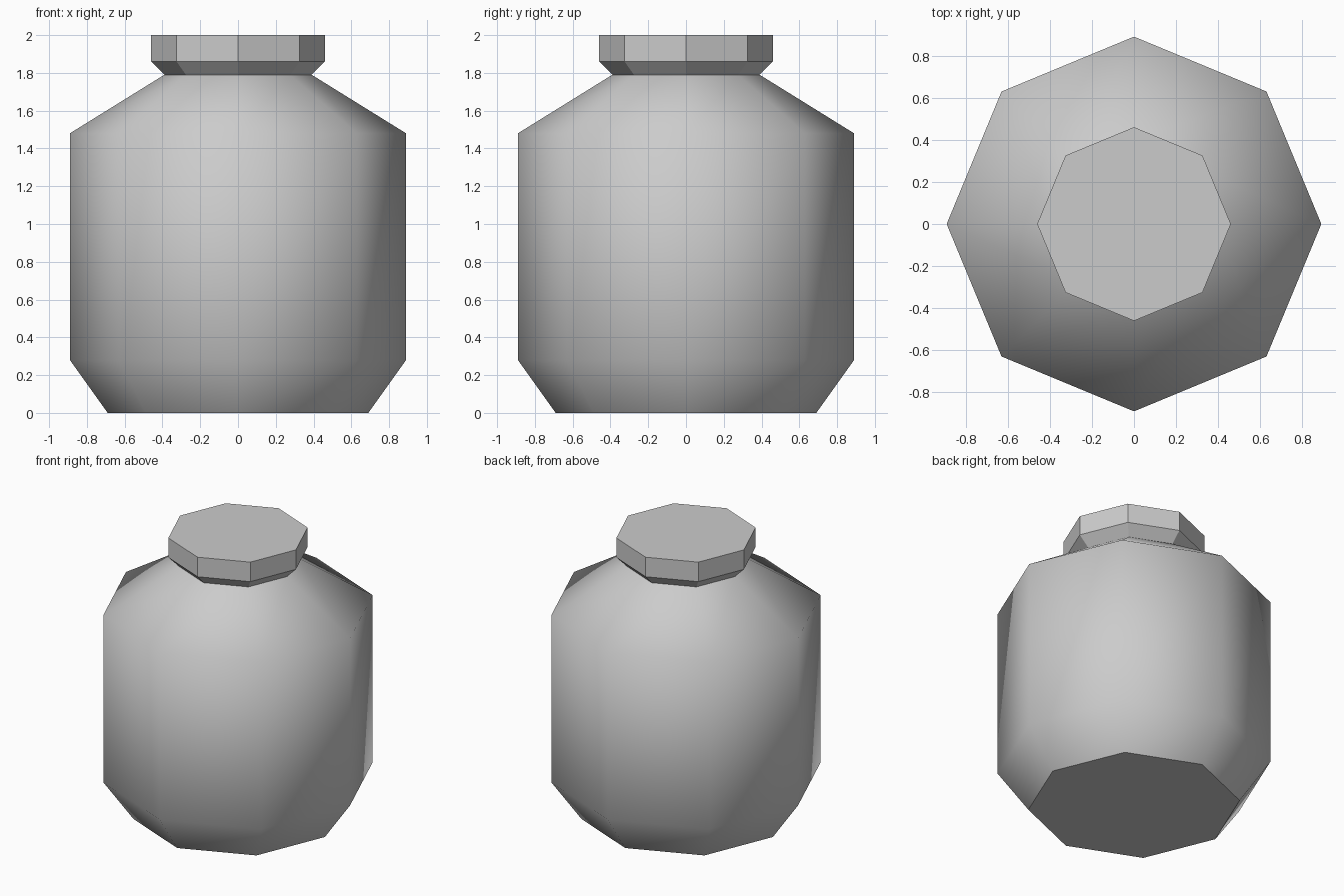
import bpy, bmesh
from math import cos, sin, tau

if "Cube" in bpy.data.objects:
    bpy.data.objects.remove(bpy.data.objects["Cube"], do_unlink=True)

SIDES = 8

grey = bpy.data.materials.new("light_grey")
grey.use_nodes = True
colour = (0.6, 0.6, 0.6, 1)
grey.diffuse_color = colour
grey.node_tree.nodes["Principled BSDF"].inputs["Base Color"].default_value = colour


def lathe(name, profile, smooth):
    """Octagonal solid from (radius, height) pairs, closed at both ends."""
    bm = bmesh.new()
    rings = [[bm.verts.new((r * cos(tau * i / SIDES), r * sin(tau * i / SIDES), z))
              for i in range(SIDES)] for r, z in profile]
    for low, high in zip(rings, rings[1:]):
        for i in range(SIDES):
            j = (i + 1) % SIDES
            bm.faces.new((low[i], low[j], high[j], high[i])).smooth = smooth
    # End caps stay flat with hard rims
    for end in (bm.faces.new(rings[0][::-1]), bm.faces.new(rings[-1])):
        for edge in end.edges:
            edge.smooth = False
    mesh = bpy.data.meshes.new(name)
    bm.to_mesh(mesh)
    bm.free()
    mesh.materials.append(grey)
    obj = bpy.data.objects.new(name, mesh)
    bpy.context.collection.objects.link(obj)
    return obj


# Rounded-looking bottle with tapered base and sloping shoulder
lathe("bottle_body", [(0.69, 0), (0.89, 0.28), (0.89, 1.48), (0.39, 1.79)], True)

# Faceted stopper with a flared underside
lathe("stopper", [(0.39, 1.79), (0.46, 1.86), (0.46, 2.0)], False)
